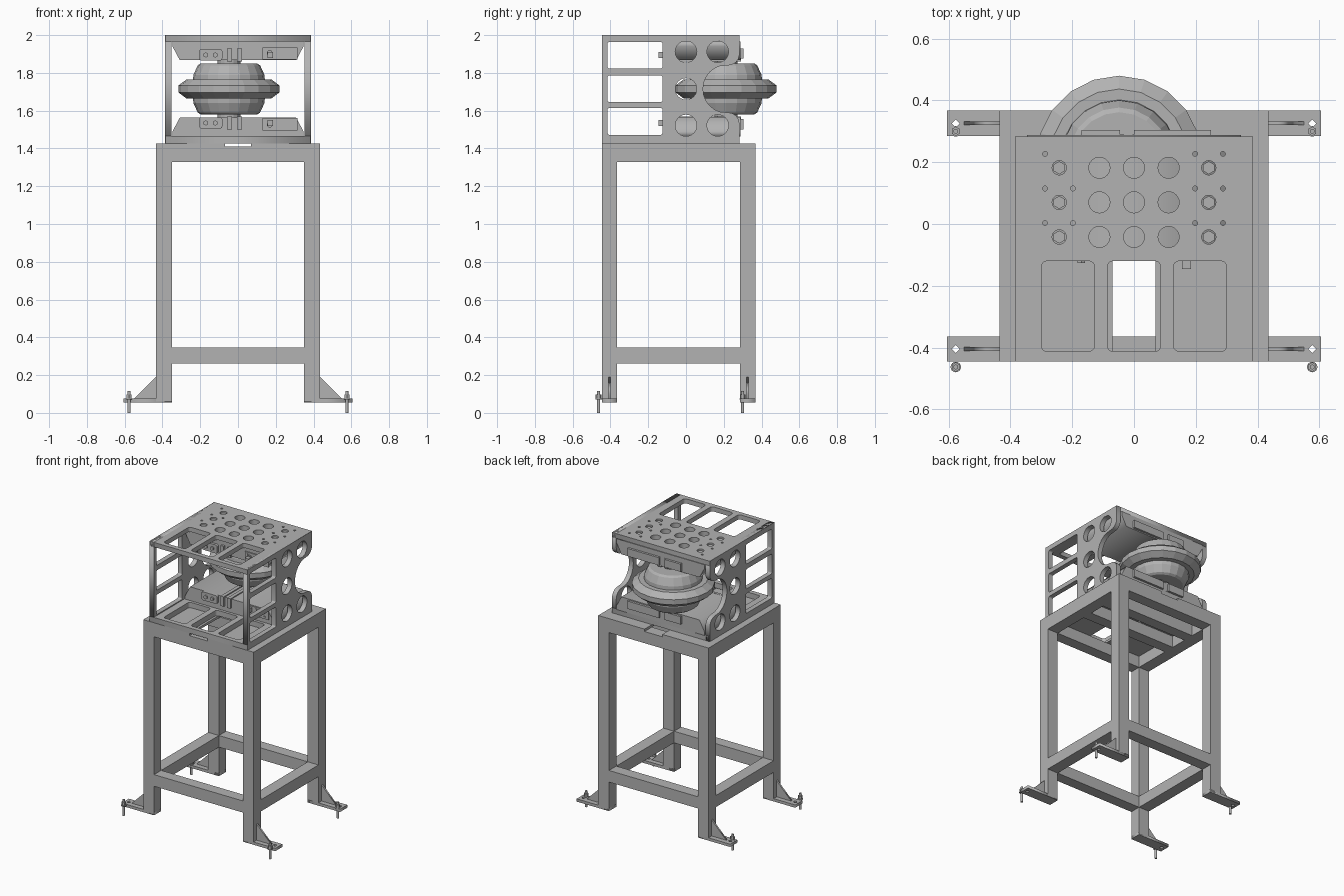
import bpy, bmesh
from math import cos, sin, pi
from mathutils import Matrix, Vector

old = bpy.data.objects.get("Cube")
if old:
    bpy.data.objects.remove(old, do_unlink=True)

grey = bpy.data.materials.new("steel grey")
grey.use_nodes = True
grey.diffuse_color = (0.45, 0.45, 0.45, 1)
grey.node_tree.nodes["Principled BSDF"].inputs["Base Color"].default_value = grey.diffuse_color


def add(name, mesh):
    mesh.materials.clear()
    mesh.materials.append(grey)
    ob = bpy.data.objects.new(name, mesh)
    bpy.context.collection.objects.link(ob)
    return ob


def from_bm(name, bm):
    bmesh.ops.recalc_face_normals(bm, faces=bm.faces)
    mesh = bpy.data.meshes.new(name)
    bm.to_mesh(mesh)
    bm.free()
    return add(name, mesh)


def box(name, x, y, z):
    """Box from (low, high) pairs."""
    bm = bmesh.new()
    size = [b - a for a, b in (x, y, z)]
    mid = [(a + b) / 2 for a, b in (x, y, z)]
    bmesh.ops.create_cube(bm, size=1, matrix=Matrix.Translation(mid) @ Matrix.Diagonal((*size, 1)))
    return from_bm(name, bm)


def rod(name, x, y, z, r, sides=12, axis="Z"):
    """Prism from z[0] to z[1], or along y when axis is Y (y is then the pair)."""
    bm = bmesh.new()
    if axis == "Z":
        length, m = z[1] - z[0], Matrix.Translation((x, y, sum(z) / 2))
    else:
        length = y[1] - y[0]
        m = Matrix.Translation((x, sum(y) / 2, z)) @ Matrix.Rotation(pi / 2, 4, "X")
    bmesh.ops.create_cone(bm, cap_ends=True, segments=sides, radius1=r, radius2=r, depth=length, matrix=m)
    return from_bm(name, bm)


def circle(u, v, r, n=24):
    return [(u + r * cos(2 * pi * i / n), v + r * sin(2 * pi * i / n)) for i in range(n)]


def rect(u0, u1, v0, v1, r=0.0):
    """Rectangle with optional rounded corners."""
    if not r:
        return [(u0, v0), (u1, v0), (u1, v1), (u0, v1)]
    pts = []
    for k, (u, v) in enumerate([(u1 - r, v1 - r), (u0 + r, v1 - r), (u0 + r, v0 + r), (u1 - r, v0 + r)]):
        pts += [(u + r * cos((k + i / 4) * pi / 2), v + r * sin((k + i / 4) * pi / 2)) for i in range(5)]
    return pts


def plate(name, loops, low, high, axis="Z"):
    """Flat plate with holes: loops[0] is the outline, the rest are cut out."""
    cu = bpy.data.curves.new(name, "CURVE")
    cu.dimensions, cu.fill_mode, cu.extrude = "2D", "BOTH", (high - low) / 2
    for loop in loops:
        s = cu.splines.new("POLY")
        s.points.add(len(loop) - 1)
        for p, (u, v) in zip(s.points, loop):
            p.co = (u, v, 0, 1)
        s.use_cyclic_u = True
    tmp = bpy.data.objects.new(name, cu)
    mesh = bpy.data.meshes.new_from_object(tmp)
    bpy.data.objects.remove(tmp)
    # columns send u, v and thickness to the world axes
    cols = {"Z": ((1, 0, 0), (0, 1, 0), (0, 0, 1)),
            "X": ((0, 1, 0), (0, 0, 1), (1, 0, 0)),
            "Y": ((1, 0, 0), (0, 0, 1), (0, -1, 0))}[axis]
    rot = Matrix(cols).transposed().to_4x4()
    shift = Vector([(low + high) / 2 if a == axis else 0 for a in "XYZ"])
    mesh.transform(Matrix.Translation(shift) @ rot)
    bm = bmesh.new()
    bm.from_mesh(mesh)
    bmesh.ops.remove_doubles(bm, verts=bm.verts, dist=0.0001)
    bpy.data.meshes.remove(mesh)
    return from_bm(name, bm)


# Stand: legs, feet, gussets and anchor bolts
leg_rows = {"front": (-0.445, -0.365), "back": (0.285, 0.367)}
for row, ys in leg_rows.items():
    mid_y = sum(ys) / 2
    bolt_y = -0.463 if row == "front" else 0.30
    for side, s in (("left", 1), ("right", -1)):
        tag = f"{row}_{side}_"

        def span(a, b):
            return tuple(sorted((s * a, s * b)))
        box(tag + "leg", span(0.35, 0.435), ys, (0.06, 1.41))
        plate(tag + "foot", [rect(*span(0.35, 0.605), *ys), circle(s * 0.577, mid_y, 0.013, 4)], 0.055, 0.075)
        plate(tag + "gusset", [[(s * 0.435, 0.075), (s * 0.55, 0.075), (s * 0.435, 0.19)]],
              mid_y - 0.006, mid_y + 0.006, "Y")
        rod(tag + "anchor", s * 0.577, bolt_y, (0, 0.115), 0.008)
        rod(tag + "washer", s * 0.577, bolt_y, (0.07, 0.077), 0.017, 16)
        rod(tag + "nut", s * 0.577, bolt_y, (0.077, 0.098), 0.015, 6)

# Stand: rings of rails at two heights
for level, zs in (("lower", (0.262, 0.345)), ("upper", (1.327, 1.41))):
    for row, ys in leg_rows.items():
        box(f"{level}_{row}_rail", (-0.35, 0.35), ys, zs)
    for side, xs in (("left", (0.35, 0.435)), ("right", (-0.435, -0.35))):
        box(f"{level}_{side}_rail", xs, (-0.365, 0.285), zs)
for i, y in enumerate((-0.10, 0.10)):
    box(f"cross_rail_{i}", (-0.35, 0.35), (y, y + 0.08), (1.327, 1.41))

# Table plates with a channel between them
for side, xs in (("left", (0.07, 0.435)), ("right", (-0.435, -0.07))):
    box(side + "_table_plate", xs, (-0.445, 0.367), (1.41, 1.427))

# Cage floor and roof
windows = [rect(a, b, -0.412, -0.12, 0.018) for a, b in ((-0.30, -0.128), (-0.086, 0.086), (0.128, 0.30))]
outline = rect(-0.385, 0.385, -0.445, 0.283)
rows = (-0.042, 0.07, 0.182)
plate("cage_floor", [outline] + windows, 1.427, 1.465)
holes = [circle(x, y, 0.034) for x in (-0.112, 0, 0.112) for y in rows]
holes += [circle(x, y, 0.023) for x in (-0.242, 0.242) for y in rows]
holes += [circle(x, y + 0.045, 0.008, 10) for x in (-0.288, -0.198, 0.198, 0.288) for y in rows
          if not (x == -0.198 and y > 0.1)]
plate("cage_roof", [outline] + windows + holes, 1.967, 2.0)
for x in (-0.242, 0.242):
    for i, y in enumerate(rows):
        rod(f"roof_bolt_{i}", x, y, (1.95, 1.99), 0.021, 6)

# Cage sides: windows, round holes and a flared bay at the back
zc = 1.715
bay = [(0.283, zc + 0.185)]
bay += [(0.223 + 0.06 * cos(a), zc + 0.185 - 0.06 * sin(a)) for a in (i * pi / 12 for i in range(1, 7))]
bay += [(0.21 - 0.12 * sin(a), zc + 0.125 * cos(a)) for a in (i * pi / 12 for i in range(1, 12))]
bay += [(y, 2 * zc - z) for y, z in reversed(bay[:7])]
side_loops = [[(-0.445, 1.427), (-0.445, 2.0), (0.283, 2.0)] + bay + [(0.283, 1.427)]]
side_loops += [rect(-0.415, -0.125, z, z + 0.142, 0.01) for z in (1.472, 1.645, 1.822)]
side_loops += [circle(y, z, 0.057) for y in (0, 0.168) for z in (1.522, 1.715, 1.912) if (y, z) != (0.168, 1.715)]
for side, xs in (("left", (0.352, 0.386)), ("right", (-0.386, -0.352))):
    plate(side + "_cage_side", side_loops, *xs, "X")

# Upper and lower mounts, mirrored about the wheel's mid height
for level, s in (("upper", 1), ("lower", -1)):
    def at(h):
        return zc + s * h

    def zspan(a, b):
        return tuple(sorted((at(a), at(b))))
    plate(level + "_mount", [[(-0.347, at(0.252)), (-0.347, at(0.225)), (-0.308, at(0.152)),
                              (0.308, at(0.152)), (0.347, at(0.225)), (0.347, at(0.252))]], -0.10, 0.288, "Y")
    # lug plate with two bolts on the front
    plate(level + "_lug", [rect(-0.205, -0.083, *zspan(0.15, 0.21), 0.012)], -0.118, -0.10, "Y")
    for x in (-0.17, -0.12):
        rod(level + "_lug_bolt", x, (-0.126, -0.118), at(0.18), 0.014, 6, "Y")
    # clevis and pivot that carry the wheel
    for i, x in enumerate((-0.053, 0.0)):
        box(f"{level}_clevis_{i}", (x - 0.005, x + 0.02), (-0.115, 0.29), zspan(0.145, 0.215))
    box(level + "_front_pad", (0.13, 0.315), (-0.108, -0.10), zspan(0.155, 0.22))
    for x, h in ((0.15, 0.175), (0.15, 0.205), (0.22, 0.17), (0.22, 0.20), (0.285, 0.175), (0.285, 0.205)):
        rod(level + "_pad_bolt", x, (-0.114, -0.108), at(h), 0.007, 8, "Y")
    rod(level + "_pad_boss", 0.168, (-0.118, -0.10), at(0.19), 0.015, 12, "Y")
    box(level + "_latch", (0.155, 0.185), (-0.145, -0.10), zspan(0.165, 0.195))
    # pads on the back
    for i, xs in enumerate(((-0.17, -0.045), (0.0, 0.25))):
        box(f"{level}_back_pad_{i}", xs, (0.288, 0.304), zspan(0.16, 0.215))
    rod(level + "_hub", -0.048, 0.212, zspan(0.125, 0.20), 0.06, 16)

# Wheel: a lathed body with a bevelled rim
half = [(0.0, 0.135), (0.15, 0.135), (0.165, 0.125), (0.188, 0.075), (0.19, 0.05), (0.225, 0.05), (0.268, 0.018)]
profile = half + [(r, -z) for r, z in reversed(half)]
bm = bmesh.new()
ring = [bm.verts.new((r, 0, z)) for r, z in profile]
edges = [bm.edges.new(pair) for pair in zip(ring, ring[1:])]
bmesh.ops.spin(bm, geom=ring + edges, axis=(0, 0, 1), cent=(0, 0, 0), angle=2 * pi, steps=20, use_duplicate=False)
bmesh.ops.remove_doubles(bm, verts=bm.verts, dist=0.0005)
bmesh.ops.translate(bm, verts=bm.verts, vec=(-0.048, 0.212, zc))
from_bm("wheel", bm)
